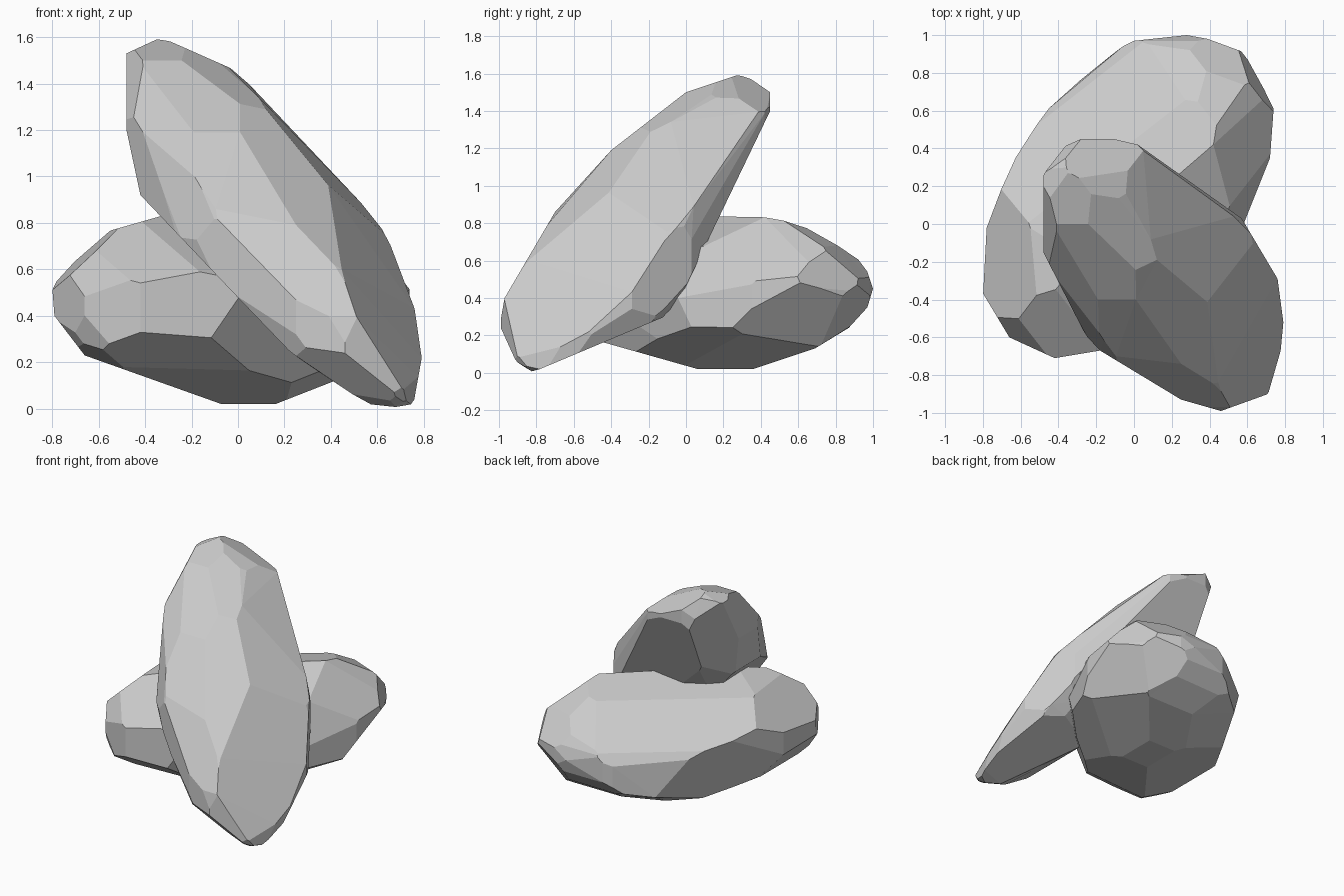
import bpy, bmesh
from math import radians, sin, cos
from mathutils import Vector, Matrix

FRONT, RIGHT, TOP = (-90, 0), (0, 0), (-90, 90)
FRONT_RIGHT, BACK_LEFT, BACK_RIGHT = (-52, 28), (128, 28), (52, -28)
SLAB_END, BASE_END = (125, 43.8), (38, 0)      # looking along each stone


def blank(center, long_axis, side_axis, radii, power=2.5):
    """Rough stone blank: a boxy ellipsoid lying along two axes."""
    a = Vector(long_axis).normalized()
    b = Vector(side_axis)
    b = (b - a * b.dot(a)).normalized()
    frame = Matrix((a, b, a.cross(b))).transposed()
    bm = bmesh.new()
    bmesh.ops.create_icosphere(bm, subdivisions=3, radius=1)
    for v in bm.verts:
        p = v.co
        p = p / sum(abs(c) ** power for c in p) ** (1 / power)
        v.co = Vector(center) + frame @ Vector([c * r for c, r in zip(p, radii)])
    return bm


def chisel(bm, center, view, outline):
    """Slice the blank flat along each edge of an outline seen from a view."""
    az, el = map(radians, view)
    right = Vector((-sin(az), cos(az), 0))
    up = Vector((-cos(az) * sin(el), -sin(az) * sin(el), cos(el)))
    pts = [Vector(p) for p in outline]
    mid = Vector((right.dot(center), up.dot(center)))
    for p, q in zip(pts, pts[1:]):
        e = q - p
        n = Vector((e.y, -e.x)).normalized()
        if n.dot(p - mid) < 0:
            n = -n
        reach = max(n.dot(t) for t in pts)
        normal = right * n.x + up * n.y
        cut = bmesh.ops.bisect_plane(
            bm, geom=bm.verts[:] + bm.edges[:] + bm.faces[:], dist=1e-5,
            plane_co=normal * reach, plane_no=normal, clear_outer=True)
        rim = [g for g in cut['geom_cut'] if isinstance(g, bmesh.types.BMEdge)]
        if rim:
            bmesh.ops.contextual_create(bm, geom=rim)


def finish(bm, name):
    """Merge the tiny facets into broad flat ones."""
    bmesh.ops.remove_doubles(bm, verts=bm.verts[:], dist=0.006)
    bmesh.ops.convex_hull(bm, input=bm.verts[:])
    loose = [v for v in bm.verts if not v.link_faces]
    bmesh.ops.delete(bm, geom=loose, context='VERTS')
    bmesh.ops.dissolve_limit(bm, angle_limit=radians(9), verts=bm.verts[:], edges=bm.edges[:])
    bmesh.ops.triangulate(bm, faces=[f for f in bm.faces if len(f.verts) > 4])
    bmesh.ops.recalc_face_normals(bm, faces=bm.faces[:])
    mesh = bpy.data.meshes.new(name)
    bm.to_mesh(mesh)
    bm.free()
    bpy.context.collection.objects.link(bpy.data.objects.new(name, mesh))


# Tall slab leaning back over the other stone
c = Vector((0.15, -0.26, 0.78))
slab = blank(c, (-0.41, 0.59, 0.69), (0.82, 0.57, 0), (1.25, 0.57, 0.34), 2.7)
chisel(slab, c, SLAB_END, [
    (-0.53, 0.84), (-0.46, 1.0), (-0.25, 1.08), (0.22, 1.09), (0.46, 1.01), (0.57, 0.84)])
chisel(slab, c, FRONT, [
    (0.22, 0.25), (-0.17, 0.66), (-0.42, 0.92), (-0.48, 1.2), (-0.48, 1.53), (-0.35, 1.59),
    (-0.3, 1.585), (0.05, 1.43), (0.27, 1.28), (0.52, 0.96), (0.76, 0.51), (0.8, 0.27),
    (0.755, 0.02), (0.63, 0), (0.57, 0.02), (0.39, 0.12), (0.22, 0.25)])
chisel(slab, c, RIGHT, [
    (-0.4, 0.18), (-0.78, 0.02), (-0.85, 0), (-0.93, 0.04), (-1, 0.23), (-0.97, 0.4),
    (-0.7, 0.86), (-0.4, 1.19), (0, 1.5), (0.27, 1.59), (0.4, 1.58), (0.45, 1.5),
    (0.45, 1.4), (0.2, 0.88)])
chisel(slab, c, TOP, [
    (0.25, -0.93), (-0.18, -0.67), (-0.25, -0.6), (-0.48, -0.15), (-0.48, 0.27), (-0.37, 0.41),
    (-0.28, 0.45), (-0.15, 0.46), (0.02, 0.42), (0.27, 0.27), (0.57, 0.03), (0.76, -0.29),
    (0.8, -0.59), (0.71, -0.9), (0.46, -0.99), (0.25, -0.93)])
chisel(slab, c, FRONT_RIGHT, [
    (-0.35, -0.2), (-0.515, 0.23), (-0.563, 0.5), (-0.495, 1.14), (-0.24, 1.59), (-0.01, 1.63),
    (0.27, 1.39), (0.4, 0.91), (0.475, 0.43), (0.46, 0.05), (0.18, -0.48), (0.03, -0.495),
    (-0.02, -0.48), (-0.35, -0.2)])
chisel(slab, c, BACK_LEFT, [
    (-0.49, 0.79), (-0.39, 1.06), (-0.3, 1.16), (-0.02, 1.24), (0.28, 1.26), (0.5, 1.04),
    (0.556, 0.83)])
chisel(slab, c, BACK_RIGHT, [
    (-0.43, 0.03), (-0.87, -0.11), (-1.08, -0.1), (-1.11, -0.05), (-1.08, 0.01), (-0.8, 0.46),
    (-0.56, 0.81), (-0.12, 1.18), (0.2, 1.39), (0.5, 1.41), (0.54, 1.32), (0.43, 0.97)])
finish(slab, "leaning_rock")

# Broad stone lying underneath
c = Vector((-0.03, 0.145, 0.435))
base = blank(c, (0.7, 0.71, 0), (-0.71, 0.7, 0), (1.07, 0.69, 0.46), 2.7)
chisel(base, c, BASE_END, [(0, 0.85), (0.35, 0.76), (0.73, 0.55), (0.81, 0.42)])
chisel(base, c, FRONT, [
    (-0.33, 0.83), (-0.61, 0.75), (-0.72, 0.62), (-0.8, 0.53), (-0.79, 0.4), (-0.66, 0.23),
    (-0.07, 0.02), (0.16, 0.02), (0.39, 0.11)])
chisel(base, c, RIGHT, [
    (0.2, 0.855), (0.55, 0.835), (0.88, 0.66), (0.97, 0.54), (1, 0.45), (0.97, 0.35),
    (0.87, 0.24), (0.69, 0.13), (0.36, 0.02), (0.08, 0.015), (-0.45, 0.165)])
chisel(base, c, TOP, [
    (-0.18, -0.67), (-0.42, -0.71), (-0.66, -0.6), (-0.81, -0.35), (-0.78, -0.02),
    (-0.67, 0.27), (-0.52, 0.55), (-0.23, 0.81), (-0.06, 0.94), (0, 0.97), (0.28, 1),
    (0.39, 0.98), (0.58, 0.91), (0.74, 0.62), (0.72, 0.35), (0.58, 0)])
chisel(base, c, FRONT_RIGHT, [
    (0.46, 0.05), (0.69, 0.11), (1.01, 0.5), (1.01, 0.62), (0.8, 0.79), (0.56, 0.85)])
chisel(base, c, FRONT_RIGHT, [
    (-0.53, 0.77), (-0.895, 0.52), (-0.89, 0.325), (-0.83, 0.15), (-0.53, 0.007)])
chisel(base, c, BACK_LEFT, [
    (-1.01, 0.24), (-0.94, 0.475), (-0.59, 0.7), (0.095, 0.746), (0.54, 0.72), (0.79, 0.61),
    (0.895, 0.45), (0.895, 0.305), (0.78, 0.15), (0.55, 0.014), (0.095, -0.156),
    (-0.24, -0.156), (-0.6, -0.11), (-0.81, -0.007), (-1.01, 0.24)])
chisel(base, c, BACK_RIGHT, [
    (-0.04, 1.04), (0.29, 1), (0.64, 0.825), (0.74, 0.566), (0.58, 0.04), (0.31, -0.12),
    (0.08, -0.17), (-0.315, -0.007), (-0.41, 0.22), (-0.47, 0.5), (-0.34, 0.78), (-0.04, 1.04)])
finish(base, "base_rock")
